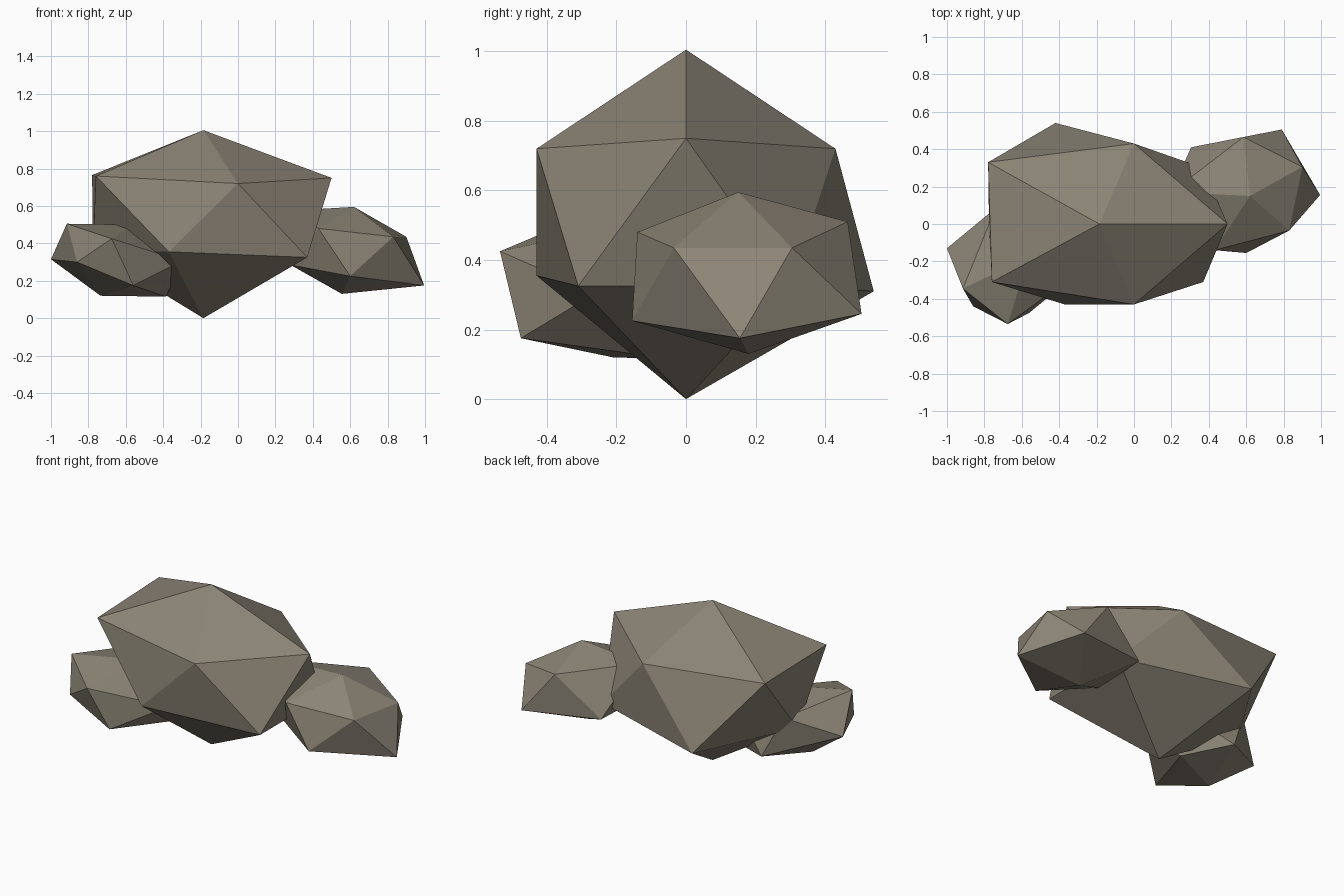
import bpy
import bmesh

# Remove the default cube
cube = bpy.data.objects.get("Cube")
if cube:
    bpy.data.objects.remove(cube, do_unlink=True)

# One warm grey stone material
stone = bpy.data.materials.new("warm_grey_stone")
stone.use_nodes = True
colour = (0.26, 0.23, 0.18, 1.0)
stone.diffuse_color = colour
stone.node_tree.nodes["Principled BSDF"].inputs["Base Color"].default_value = colour


def make_boulder(name, tip, near_ring, far_ring, base):
    """Irregular twenty-sided rock: two tips joined by two staggered rings of five."""
    bm = bmesh.new()
    tip_vert = bm.verts.new(tip)
    base_vert = bm.verts.new(base)
    near = [bm.verts.new(point) for point in near_ring]
    far = [bm.verts.new(point) for point in far_ring]
    count = len(near)
    for i in range(count):
        following = (i + 1) % count
        bm.faces.new((tip_vert, near[i], near[following]))
        bm.faces.new((near[i], far[i], near[following]))
        bm.faces.new((near[following], far[i], far[following]))
        bm.faces.new((base_vert, far[following], far[i]))
    bmesh.ops.recalc_face_normals(bm, faces=bm.faces)

    mesh = bpy.data.meshes.new(name)
    bm.to_mesh(mesh)
    bm.free()
    mesh.materials.append(stone)
    boulder = bpy.data.objects.new(name, mesh)
    bpy.context.collection.objects.link(boulder)
    return boulder


# Large central rock, standing on its lower tip
make_boulder(
    "main_boulder",
    tip=(-.185, 0, 1.005),
    near_ring=[(.5, 0, .75), (0, -.43, .72), (-.76, -.31, .76),
               (-.78, .33, .765), (0, .43, .72)],
    far_ring=[(.37, -.31, .325), (-.37, -.43, .355), (-.775, 0, .36),
              (-.42, .54, .31), (.37, .3, .325)],
    base=(-.185, 0, 0),
)

# Medium rock pushed into the left side
make_boulder(
    "left_boulder",
    tip=(.62, .15, .595),
    near_ring=[(.9, .305, .435), (.83, -.035, .435), (.43, -.14, .48),
               (.2, .17, .57), (.585, .465, .51)],
    far_ring=[(.995, .155, .175), (.6, -.155, .225), (.28, .025, .285),
              (.305, .41, .28), (.79, .505, .245)],
    base=(.555, .18, .13),
)

# Small rock pushed into the front right corner, tip facing outward
make_boulder(
    "right_boulder",
    tip=(-.86, -.44, .3),
    near_ring=[(-.915, -.345, .505), (-.675, -.535, .425), (-.56, -.475, .175),
               (-.735, -.21, .12), (-1, -.13, .315)],
    far_ring=[(-.565, -.18, .5), (-.3, -.26, .305), (-.385, -.045, .115),
              (-.625, .145, .195), (-.74, .085, .445)],
    base=(-.44, .05, .32),
)
